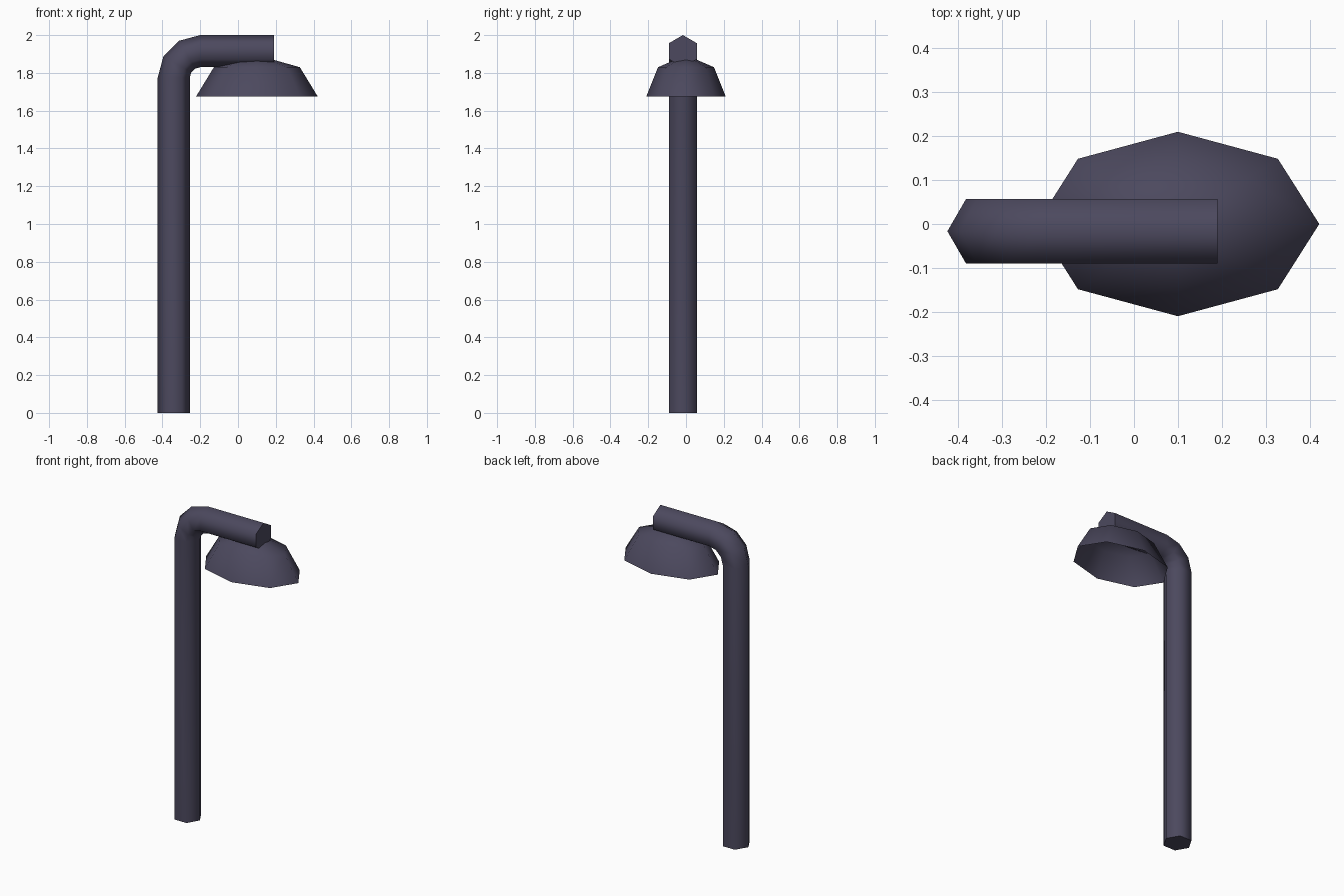
import bpy, bmesh, math
from mathutils import Vector

if "Cube" in bpy.data.objects:
    bpy.data.objects.remove(bpy.data.objects["Cube"])

mat = bpy.data.materials.new("dark_violet_grey")
mat.diffuse_color = (0.072, 0.066, 0.112, 1)
mat.use_nodes = True
mat.node_tree.nodes["Principled BSDF"].inputs["Base Color"].default_value = mat.diffuse_color


def finish(name, bm):
    bmesh.ops.recalc_face_normals(bm, faces=bm.faces)
    me = bpy.data.meshes.new(name)
    bm.to_mesh(me)
    bm.free()
    ob = bpy.data.objects.new(name, me)
    bpy.context.collection.objects.link(ob)
    me.materials.append(mat)
    bpy.ops.object.select_all(action='DESELECT')
    ob.select_set(True)
    bpy.context.view_layer.objects.active = ob
    bpy.ops.object.shade_smooth_by_angle(angle=math.radians(70))
    return ob


def bridge(bm, rings):
    for a, b in zip(rings, rings[1:]):
        n = len(a)
        for i in range(n):
            bm.faces.new((a[i], a[(i + 1) % n], b[(i + 1) % n], b[i]))


# Bent hexagonal post: upright, quarter bend, horizontal arm
R, BEND, Y = 0.085, 0.14, -0.0165
cx, cz = -0.20, 1.775
stations = [(Vector((-0.34, Y, 0)), 0)]
for k in range(4):
    a = math.radians(30 * k)
    stations.append((Vector((cx - BEND * math.cos(a), Y, cz + BEND * math.sin(a))), a))
stations.append((Vector((0.19, Y, cz + BEND)), math.pi / 2))
bm = bmesh.new()
rings = []
for p, a in stations:
    out = Vector((-math.cos(a), 0, math.sin(a)))
    rings.append([bm.verts.new(p + out * R * math.cos(t) + Vector((0, R * math.sin(t), 0)))
                  for t in (math.tau * i / 6 for i in range(6))])
bridge(bm, rings)
bm.faces.new(rings[0])
bm.faces.new(rings[-1])
finish("lamp_post", bm)

# Oval eight-sided lamp shade: open half dome
bm = bmesh.new()
rings = []
for e in (0, math.pi / 4):
    rings.append([bm.verts.new((0.10 + 0.322 * math.cos(e) * math.cos(t),
                                0.21 * math.cos(e) * math.sin(t),
                                1.675 + 0.219 * math.sin(e)))
                  for t in (math.tau * i / 8 for i in range(8))])
bridge(bm, rings)
apex = bm.verts.new((0.10, 0, 1.894))
for i in range(8):
    bm.faces.new((rings[1][i], rings[1][(i + 1) % 8], apex))
shade = finish("lamp_shade", bm)
# Make sure the open shell faces outward
if shade.data.polygons[-1].normal.z < 0:
    shade.data.flip_normals()
